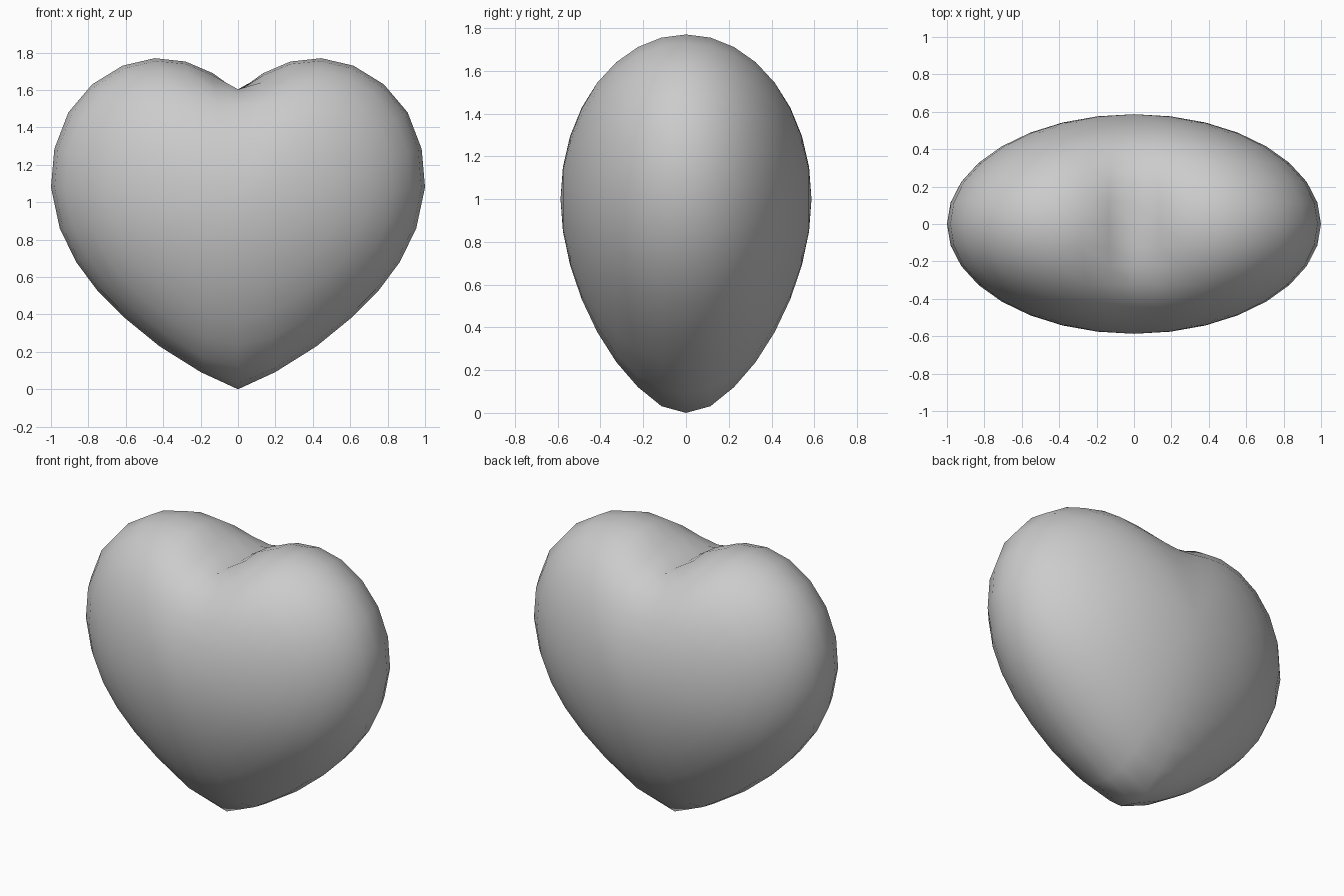
import bpy, bmesh, math

if "Cube" in bpy.data.objects:
    bpy.data.objects.remove(bpy.data.objects["Cube"])

MID_Z = 1.0       # height of the thickest point
DEPTH = 0.587     # half thickness
RINGS = 8         # slices from the rim to the face centre

# Right half of the front outline, bottom tip to top notch
half = [(0, 0), (0.2, 0.092), (0.42, 0.23), (0.61, 0.385), (0.75, 0.525),
        (0.865, 0.68), (0.953, 0.86), (1.0, 1.08), (0.982, 1.285),
        (0.907, 1.48), (0.78, 1.63), (0.617, 1.73), (0.445, 1.77),
        (0.28, 1.752), (0.135, 1.69), (0, 1.588)]
rim = [(x, z - MID_Z) for x, z in half]
rim += [(-x, z) for x, z in reversed(rim[1:-1])]
N = len(rim)


def relax(pts):
    """One smoothing pass round a closed outline."""
    return [tuple((pts[i - 1][k] + 2 * pts[i][k] + pts[(i + 1) % N][k]) / 4
                  for k in (0, 1)) for i in range(N)]


def softened(passes):
    """Outline with rounded tip and notch, keeping its width and top."""
    lo = rim
    for _ in range(int(passes)):
        lo = relax(lo)
    hi, f = relax(lo), passes - int(passes)
    pts = [(a[0] + (b[0] - a[0]) * f, a[1] + (b[1] - a[1]) * f)
           for a, b in zip(lo, hi)]
    sx = 1.0 / max(p[0] for p in pts)
    sz = 0.77 / max(p[1] for p in pts)
    return [(x * sx, z * (sz if z > 0 else 1)) for x, z in pts]


# Heart body: slices shrink elliptically and soften towards both faces
bm = bmesh.new()
loops = []
for i in range(-RINGS + 1, RINGS):
    phi = i / RINGS * math.pi / 2
    s = math.cos(phi)
    y = DEPTH * math.sin(phi)
    loops.append([bm.verts.new((x * s, y, MID_Z + z * s))
                  for x, z in softened(14 * (1 - s))])
for a, b in zip(loops, loops[1:]):
    for j in range(N):
        k = (j + 1) % N
        bm.faces.new((a[j], a[k], b[k], b[j]))
for loop, y in ((loops[0], -DEPTH), (loops[-1], DEPTH)):
    pole = bm.verts.new((0, y, MID_Z))
    for j in range(N):
        bm.faces.new((loop[j], loop[(j + 1) % N], pole))
bmesh.ops.recalc_face_normals(bm, faces=bm.faces)
for f in bm.faces:
    f.smooth = True

mesh = bpy.data.meshes.new("heart")
bm.to_mesh(mesh)
bm.free()
heart = bpy.data.objects.new("heart", mesh)
bpy.context.collection.objects.link(heart)
